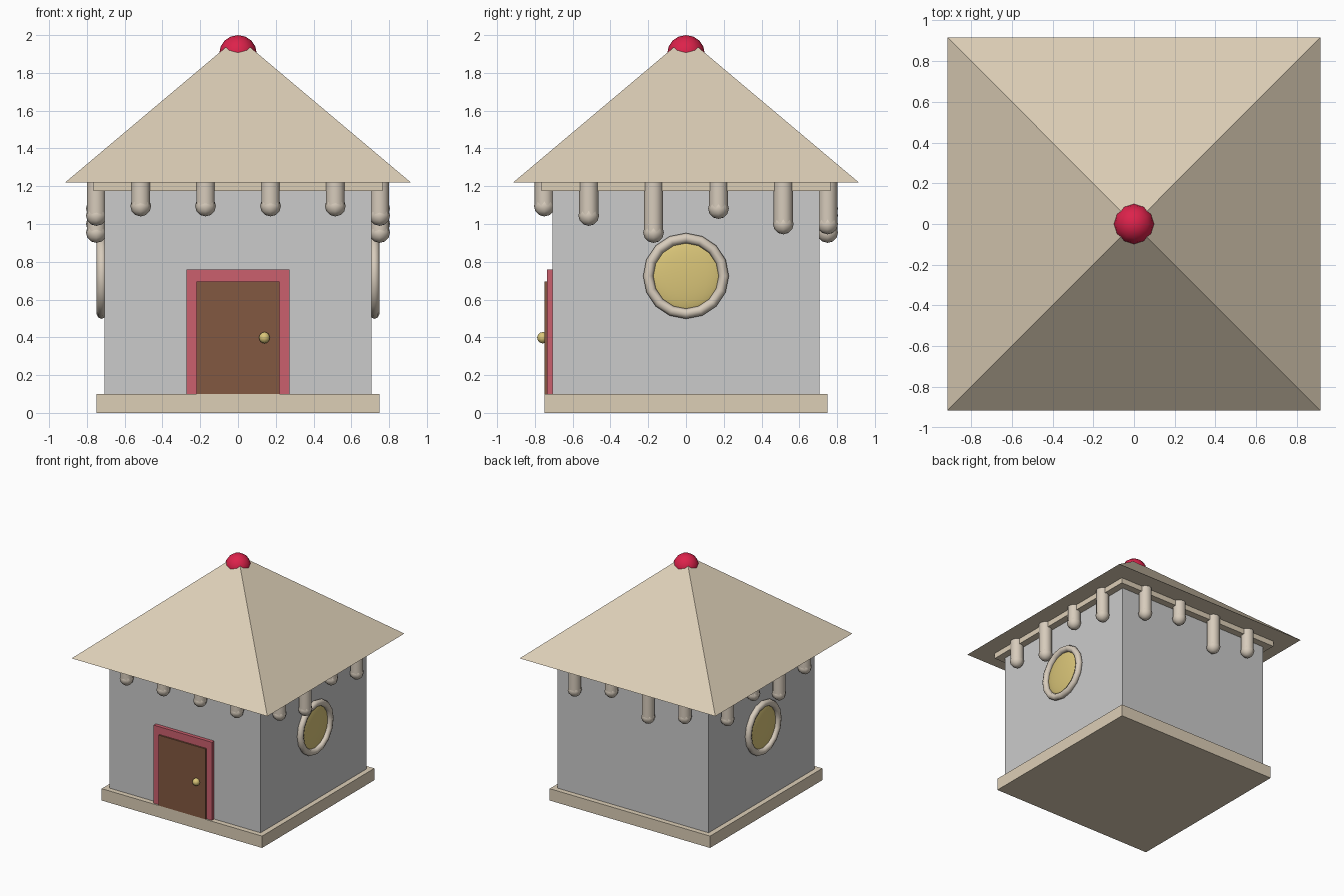
import bpy, math

if "Cube" in bpy.data.objects:
    bpy.data.objects.remove(bpy.data.objects["Cube"])

def material(name, rgb):
    m = bpy.data.materials.new(name)
    m.diffuse_color = (*rgb, 1)
    m.use_nodes = True
    m.node_tree.nodes["Principled BSDF"].inputs["Base Color"].default_value = m.diffuse_color
    return m

CREAM = material("cream", (0.72, 0.62, 0.47))
PALE = material("pale_icing", (0.68, 0.60, 0.50))
GREY = material("wall_grey", (0.60, 0.60, 0.60))
RED = material("red", (0.72, 0.016, 0.07))
PINK = material("pink_red", (0.60, 0.115, 0.155))
BROWN = material("door_brown", (0.225, 0.098, 0.052))
GOLD = material("gold", (0.70, 0.56, 0.19))

def finish(name, mat, smooth=None):
    o = bpy.context.object
    o.name = name
    o.data.materials.append(mat)
    if smooth:
        bpy.ops.object.shade_smooth_by_angle(angle=math.radians(smooth))
    return o

def box(name, mat, x, y, z):
    """Box from (min, max) ranges."""
    r = (x, y, z)
    bpy.ops.mesh.primitive_cube_add(size=1, location=[(a + b) / 2 for a, b in r])
    bpy.context.object.scale = [b - a for a, b in r]
    return finish(name, mat)

def ball(name, mat, loc, radius, segs, rings, scale=(1, 1, 1)):
    bpy.ops.mesh.primitive_uv_sphere_add(segments=segs, ring_count=rings,
                                         radius=radius, location=loc)
    bpy.context.object.scale = scale
    return finish(name, mat, 50)

def drip(name, x, y, bottom):
    """Hanging icing: a rod ending in a slightly wider bead."""
    r, mid = 0.053, bottom + 0.055
    bpy.ops.mesh.primitive_cylinder_add(vertices=10, radius=0.051, depth=1.22 - mid,
                                        location=(x, y, (1.22 + mid) / 2))
    finish(name + "_rod", PALE, 50)
    ball(name + "_bead", PALE, (x, y, mid), 0.055, 8, 6)

# Plinth, walls, eaves trim
box("plinth", CREAM, (-.75, .75), (-.75, .75), (0, .1))
box("walls", GREY, (-.707, .707), (-.707, .707), (.05, 1.2))
box("eaves_trim", CREAM, (-.765, .765), (-.765, .765), (1.175, 1.221))

# Pyramid roof and its round finial
bpy.ops.mesh.primitive_cone_add(vertices=4, radius1=0.915 * math.sqrt(2), radius2=0,
                                depth=0.77, location=(0, 0, 1.22 + 0.385),
                                rotation=(0, 0, math.pi / 4))
finish("roof", CREAM)
ball("roof_finial", RED, (0, 0, 1.9), 0.1, 12, 8)

# Door
box("door_frame", PINK, (-.272, .272), (-.737, -.70), (.1, .76))
box("door", BROWN, (-.22, .22), (-.75, -.70), (.1, .695))
ball("door_knob", GOLD, (.14, -.758, .398), 0.03, 10, 8)

# Round windows on both sides
for side, s in (("right", 1), ("left", -1)):
    bpy.ops.mesh.primitive_torus_add(major_segments=16, minor_segments=8,
                                     major_radius=0.2, minor_radius=0.027,
                                     location=(s * .722, 0, .725),
                                     rotation=(0, math.pi / 2, 0))
    finish(side + "_window_ring", PALE, 50)
    ball(side + "_window_pane", GOLD, (s * .707, 0, .725), 0.185, 20, 12,
         (0.16, 1, 1))

# Icing drips along each wall
POS = (-.515, -.172, .172, .515)
UNEVEN = (.99, .90, 1.027, .945)
for i, (p, b) in enumerate(zip(POS, UNEVEN)):
    drip(f"front_drip_{i}", p, -.75, 1.04)
    drip(f"back_drip_{i}", p, .75, b)
    drip(f"right_drip_{i}", .75, p, b)
    drip(f"left_drip_{i}", -.75, p, b)
